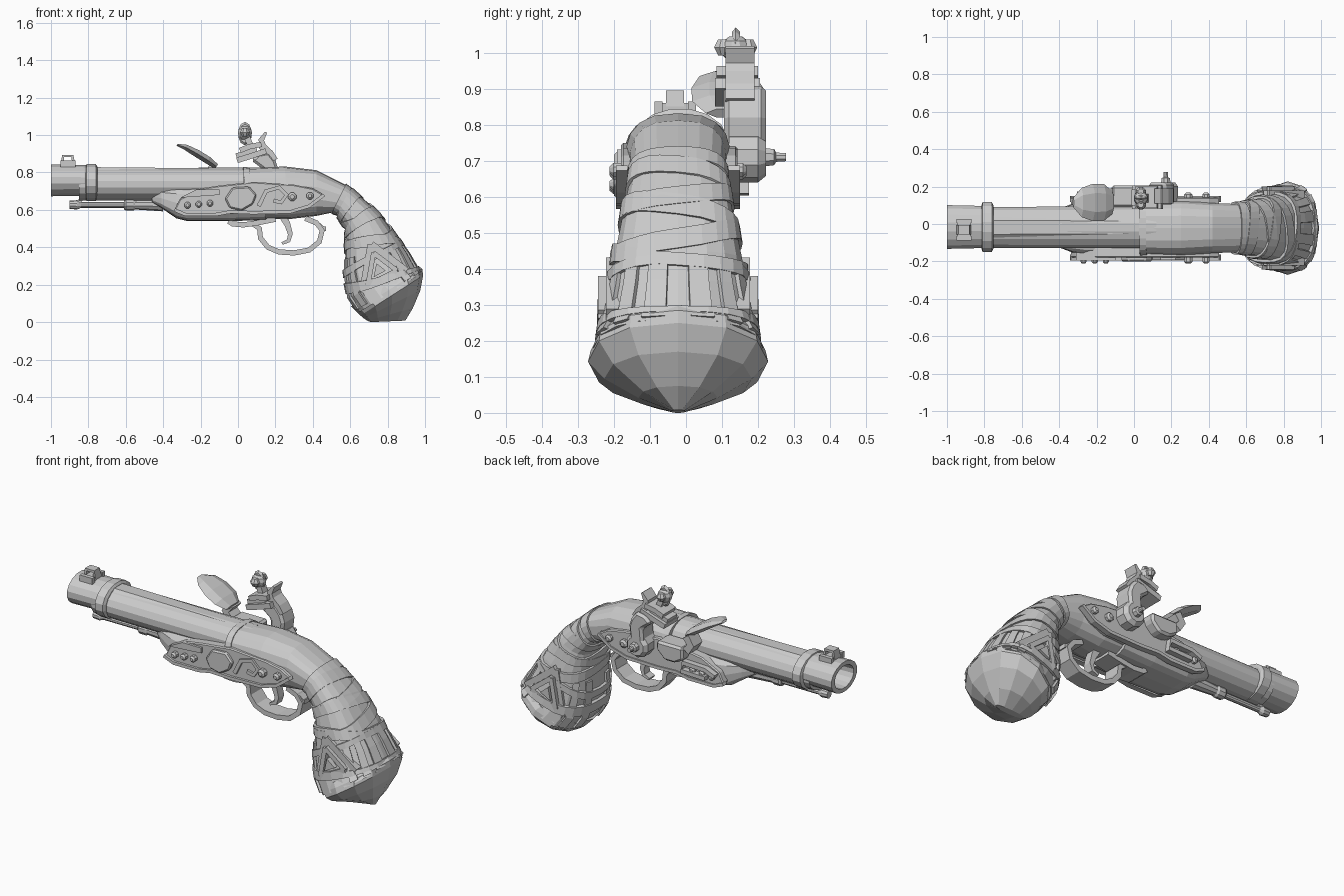
import bpy, bmesh, math
from mathutils import Vector

Y = -0.022  # centre plane of the pistol


def mesh(name, verts, faces):
    bm = bmesh.new()
    vs = [bm.verts.new(v) for v in verts]
    for f in faces:
        bm.faces.new([vs[i] for i in f])
    bmesh.ops.remove_doubles(bm, verts=bm.verts, dist=1e-5)
    bmesh.ops.recalc_face_normals(bm, faces=bm.faces)
    me = bpy.data.meshes.new(name)
    bm.to_mesh(me)
    bm.free()
    ob = bpy.data.objects.new(name, me)
    bpy.context.collection.objects.link(ob)
    return ob


def skin(name, rings, loop=False):
    """Join equal rings of points; cap the ends unless it loops."""
    n, m = len(rings[0]), len(rings)
    faces = [(i * n + j, i * n + (j + 1) % n, (i + 1) % m * n + (j + 1) % n, (i + 1) % m * n + j)
             for i in range(m if loop else m - 1) for j in range(n)]
    if not loop:
        faces += [tuple(range(n)), tuple((m - 1) * n + j for j in range(n))]
    return mesh(name, [p for r in rings for p in r], faces)


def prism(name, pts, y0, y1, bevel=0.0):
    ob = skin(name, [[(x, y, z) for x, z in pts] for y in (y0, y1)])
    if bevel:
        ob.modifiers.new("bevel", "BEVEL").width = bevel
    return ob


def ribbon(name, pts, y0, y1, r):
    """Strip following an x-z path; r is half thickness (one value or one per point)."""
    rs = r if isinstance(r, (list, tuple)) else [r] * len(pts)
    P = [Vector((x, 0, z)) for x, z in pts]
    rings = []
    for i, p in enumerate(P):
        d = (P[min(i + 1, len(P) - 1)] - P[max(i - 1, 0)]).normalized()
        n = Vector((-d.z, 0, d.x)) * rs[i]
        rings.append([(q.x, y, q.z) for q, y in ((p + n, y0), (p + n, y1), (p - n, y1), (p - n, y0))])
    return skin(name, rings)


def turned(name, prof, axis="x", at=(0, 0, 0), sides=16, wide=1.0):
    """Lathe (distance, radius) pairs about an axis; wide stretches sideways."""
    rings = []
    for d, r in prof:
        ring = []
        for k in range(sides):
            a = 2 * math.pi * (k + .5) / sides
            u, v = r * wide * math.cos(a), r * math.sin(a)
            o = {"x": (d, u, v), "y": (u, d, v), "z": (u, v, d)}[axis]
            ring.append(Vector(at) + Vector(o))
        rings.append(ring)
    return skin(name, rings)


def section(top, bot, hw, a, s=1.0, e=0.75):
    sp = lambda v: math.copysign(abs(v) ** e, v)
    c, h = (Vector(top) + Vector(bot)) / 2, (Vector(top) - Vector(bot)) / 2
    p = c + h * sp(math.cos(a)) * s
    return (p.x, Y + hw * s * sp(math.sin(a)), p.y)


def angles(n):
    return [2 * math.pi * k / n for k in range(n)]


# Barrel, muzzle and rings
turned("barrel", [(-.85, .088), (-.6, .089), (-.2, .09), (.12, .09)], at=(0, Y + .004, .737), wide=1.26)
turned("barrel_top_facet", [(-.8, .085), (.1, .076)], at=(0, Y + .004, .750), sides=8, wide=1.15)
turned("muzzle", [(-.8, .08), (-.82, .084), (-1, .087), (-1, .064), (-.86, .06)], at=(0, Y + .006, .758), wide=1.37)
turned("muzzle_ring", [(-.815, .088), (-.81, .1), (-.76, .1), (-.752, .088)], at=(0, Y + .006, .746), wide=1.36)
for s in (-1, 1):
    prism("sight_side", [(-.95, .83), (-.87, .83), (-.87, .865), (-.95, .865)], Y + s * .058 - .008, Y + s * .035 - .008)
prism("sight_base", [(-.945, .83), (-.875, .83), (-.875, .86), (-.945, .86)], -.075, .015)
ribbon("sight_loop", [(-.94, .85), (-.935, .888), (-.885, .888), (-.88, .85)], -.055, -.005, .008)

# Ramrod with its tip and holders
turned("ramrod", [(-.9, .022), (-.86, .025), (-.84, .016), (-.35, .016)], at=(0, Y, .627), sides=10)
turned("ramrod_pipe", [(-.61, .026), (-.6, .034), (-.56, .034), (-.55, .028), (-.4, .038)], at=(0, Y, .63), sides=10)
prism("ramrod_pipe_stand", [(-.61, .63), (-.5, .63), (-.45, .7), (-.58, .7)], Y - .02, Y + .02)
prism("ramrod_hook", [(-.87, .63), (-.85, .63), (-.81, .67), (-.83, .69)], Y - .014, Y + .014)

# Fore stock under the barrel
fore = [((-.46, .70), (-.46, .64), .06), ((-.41, .715), (-.41, .61), .10), ((-.33, .72), (-.33, .555), .13),
        ((-.27, .72), (-.27, .54), .14), ((-.05, .73), (-.05, .54), .147), ((.15, .76), (.15, .545), .147)]
skin("fore_stock", [[section(*s, a, 1, .55) for a in angles(16)] for s in fore])

# Body sweeping down into the grip
SEC = [((.03, .822), (.03, .555), .145), ((.25, .832), (.27, .55), .148), ((.42, .812), (.42, .568), .135),
       ((.60, .722), (.515, .588), .130), ((.755, .585), (.575, .49), .155), ((.855, .45), (.575, .39), .180),
       ((.91, .37), (.57, .26), .195), ((.955, .29), (.59, .13), .215), ((.98, .26), (.645, .05), .238)]
skin("grip", [[section(*s, a) for a in angles(18)] for s in SEC])


def surf(t, a, s):
    """Point on the grip at lengthwise position t, angle a, swollen by s."""
    i = max(0, min(int(t), len(SEC) - 2))
    f = t - i
    mix = [Vector(p).lerp(Vector(q), f) for p, q in zip(SEC[i][:2], SEC[i + 1][:2])]
    return section(mix[0], mix[1], SEC[i][2] * (1 - f) + SEC[i + 1][2] * f, a, s)


def wrap(name, t, w, tc, ts, s=1.08):
    rings = []
    for a in angles(24):
        c = t + tc * math.cos(a) + ts * math.sin(a)
        rings.append([surf(c - w, a, .97), surf(c - w, a, s), surf(c + w, a, s - .02), surf(c + w, a, .97)])
    skin(name, rings, True)


wrap("barrel_strap", .1, .08, -.03, 0, 1.05)
for t, w, tc, ts in [(3.0, .14, 0, 0), (3.35, .16, -.1, .12), (3.75, .17, .12, -.18), (4.15, .2, -.1, .22),
                     (4.65, .2, .1, -.3), (5.1, .22, .2, .25), (5.65, .16, -.35, 0), (6.9, .22, .3, 0)]:
    wrap("grip_wrap", t, w, tc, ts)

# Lengthwise straps on the lower grip
for a0 in (-1.05, -.62, -.2, .2, .62, 1.05, 2.3, 2.8, 3.48, 3.98):
    skin("grip_strap", [[surf(t, a0 - .12, .97), surf(t, a0 - .12, 1.05), surf(t, a0 + .12, 1.05), surf(t, a0 + .12, .97)]
                        for t in (5.4, 6, 7, 7.8)])

# Faceted butt cap with a rim
cap = [((.965, .30), (.605, .085), .225), ((.985, .285), (.63, .06), .243), ((.99, .25), (.655, .035), .25),
       ((.975, .17), (.672, .02), .205), ((.935, .075), (.69, .008), .11), ((.895, .008), (.71, .0), .02)]
skin("butt_cap", [[section(*s, a, 1, .9) for a in angles(12)] for s in cap])

# Triangular ornaments on both grip cheeks
tri = [(.725, .37), (.695, .2), (.85, .275)]
for s in (-1, 1):
    for k in range(3):
        ribbon("ornament_bar", [tri[k], tri[(k + 1) % 3]], Y + s * .17, Y + s * .222, .013)
    prism("ornament_core", [(.74, .315), (.725, .24), (.79, .275)], Y + s * .17, Y + s * .225)
    for k in range(3):
        (ax, az), (bx, bz) = tri[k], tri[(k + 1) % 3]
        ribbon("cheek_strip", [(ax * 1.5 - .375, az * 1.5 - .14), (bx * 1.5 - .375, bz * 1.5 - .14)],
               Y + s * .15, Y + s * .2, .02)

# Trigger guard and trigger
ribbon("trigger_guard", [(.08, .525), (.115, .5), (.12, .45), (.16, .4), (.22, .375), (.3, .37), (.38, .385),
                         (.435, .43), (.45, .49), (.42, .53), (.36, .555)], Y - .05, Y + .05, .014)
ribbon("guard_front_plate", [(-.05, .54), (-.03, .525), (.03, .52), (.1, .53), (.2, .55)], Y - .06, Y + .06, .014)
ribbon("guard_tail", [(.42, .53), (.455, .5), (.47, .5)], Y - .04, Y + .04, .012)
ribbon("trigger", [(.24, .57), (.265, .52), (.28, .47), (.27, .435), (.235, .42)], Y - .025, Y + .025, [.022, .016, .013, .011, .007])

# Decorated side plate on the front and lock plate on the back
plate = [(-.34, .6), (-.28, .575), (-.12, .575), (-.04, .59), (.08, .585), (.28, .59), (.38, .62), (.46, .68),
         (.4, .715), (.3, .735), (.08, .75), (-.1, .73), (-.2, .715), (-.31, .66)]
prism("side_plate", plate, Y - .158, Y - .1, .006)
prism("lock_plate", plate, Y + .1, Y + .165, .006)
for s in (-1, 1):
    ribbon("plate_border", [plate[i] for i in (0, 1, 2, 3, 4, 5, 6, 7)], Y + s * .14, Y + s * .172, .009)
    for x, z, r in [(-.27, .625, .018), (-.21, .63, .018), (-.15, .635, .018), (.29, .67, .024), (.385, .675, .02)]:
        turned("plate_screw", [(0, r), (s * .035, r), (s * .045, r * .5)], "y", (x, Y + s * .145, z), 8)
prism("front_rail", [(-.31, .665), (-.1, .68), (-.1, .71), (-.22, .71)], Y - .172, Y - .12)
prism("front_shield", [(-.07, .66), (-.045, .61), (.02, .595), (.08, .63), (.1, .68), (.06, .725), (-.03, .72)],
      Y - .178, Y - .12, .008)
ribbon("front_scroll", [(.11, .62), (.15, .7), (.22, .72), (.26, .68), (.23, .64), (.19, .65)], Y - .17, Y - .12, .011)
for x in (.285, .385):
    turned("front_pin", [(-.185, .009), (-.12, .009)], "y", (x, 0, .675), 8)

# Lock work: pan, spring, pivot and screw
prism("flash_pan", [(-.12, .7), (-.07, .67), (.0, .67), (.05, .72), (.05, .77), (-.12, .77)], .09, .205, .012)
ribbon("frizzen_spring", [(-.3, .64), (-.24, .665), (-.1, .67), (-.09, .62), (-.24, .615)], .13, .175, .012)
ribbon("frizzen_foot", [(-.13, .75), (-.16, .79), (-.13, .835)], .11, .19, .022)
turned("cock_pivot", [(.12, .07), (.2, .07), (.222, .052)], "y", (.17, 0, .71), 10)
turned("pivot_screw", [(.2, .03), (.245, .024), (.25, .014), (.278, .012)], "y", (.17, 0, .71), 8)

# Frizzen leaf: rounded plate leaning forward
leaf = [(-.115, .832, .06, .014), (-.16, .865, .098, .02), (-.22, .902, .1, .02), (-.28, .935, .078, .015), (-.325, .948, .025, .006)]
skin("frizzen", [[(x + q * .55, .115 + h * k, z + q * .85) for k, q in
                  ((-1, 0), (-.5, r), (.5, r), (1, 0), (.5, -r), (-.5, -r))] for x, z, h, r in leaf])

# Cock: arm, curled spur, jaws and knob
prism("cock_body", [(.12, .70), (.2, .7), (.215, .82), (.2, .865), (.165, .91), (.11, .9), (.07, .865), (.13, .82)],
      .105, .222, .014)
ribbon("cock_spur", [(.185, .86), (.165, .9), (.13, .94), (.125, .975), (.15, 1.015)], .11, .19, [.03, .025, .02, .015, .006])
ribbon("lower_jaw", [(-.005, .865), (.06, .885), (.15, .915)], .08, .205, .015)
ribbon("upper_jaw", [(.01, .918), (.06, .938), (.125, .95)], .085, .2, .014)
ribbon("flint", [(-.01, .89), (.1, .925)], .1, .185, .012)
ribbon("jaw_screw", [(.09, .88), (.045, 1.0)], .115, .16, .016)
turned("jaw_knob", [(-.038, .018), (-.022, .035), (0, .04), (.02, .034), (.032, .018)], "z", (.037, .138, 1.013), 10)
turned("knob_disc", [(-.01, .05), (0, .062), (.012, .05)], "y", (.037, .138, 1.008), 10, 0.6).scale = (1, 1, 1)
for s in (-1, 1):
    turned("knob_lobe", [(-.022, .016), (0, .028), (.022, .016)], "z", (.037, .138 + s * .034, 1.015), 8)
